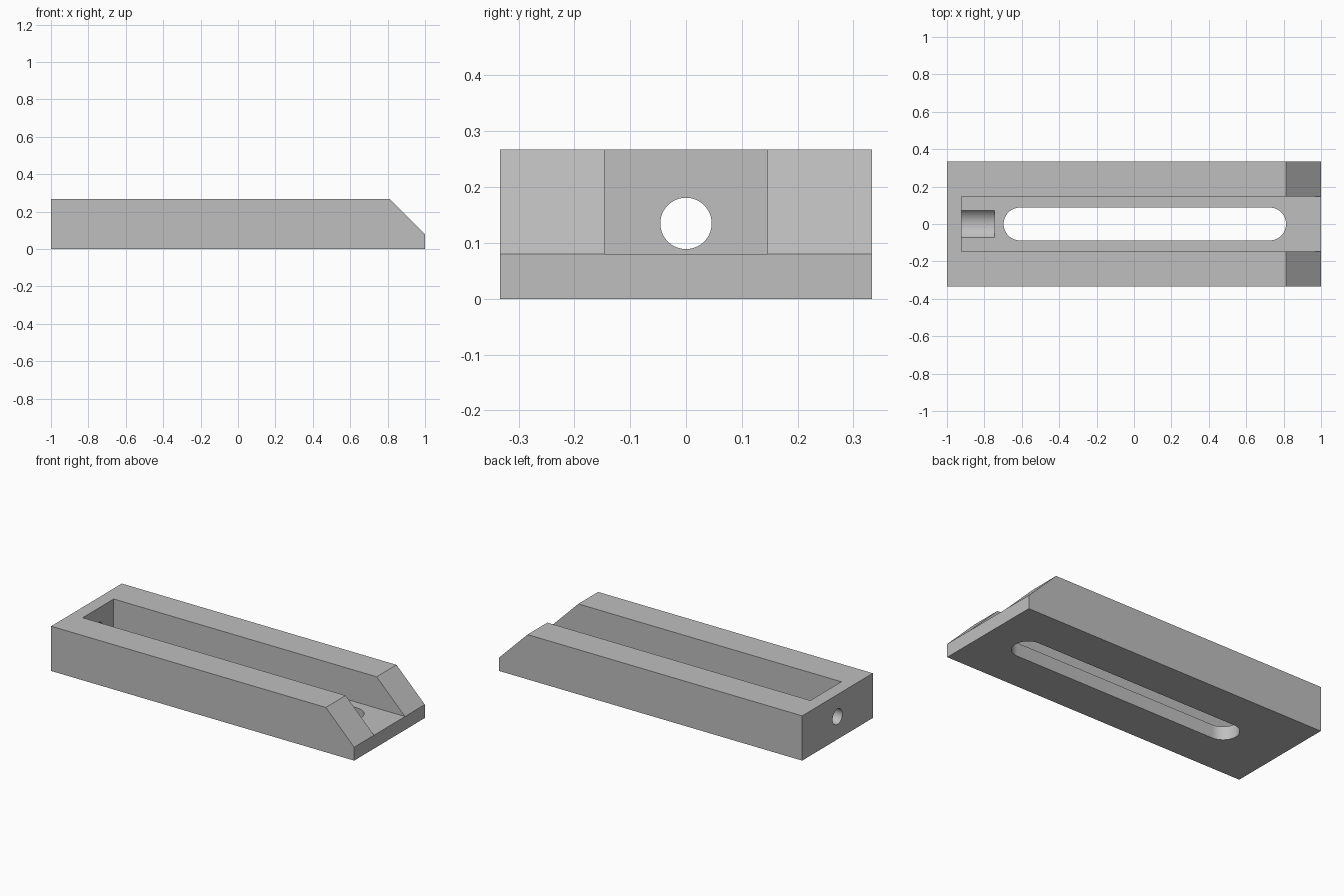
import bpy, bmesh, math
from mathutils import Matrix

cube = bpy.data.objects.get("Cube")
if cube:
    bpy.data.objects.remove(cube, do_unlink=True)

grey = bpy.data.materials.new("plain grey")
grey.use_nodes = True
colour = (0.52, 0.52, 0.52, 1)
grey.diffuse_color = colour
grey.node_tree.nodes["Principled BSDF"].inputs["Base Color"].default_value = colour


def prism(name, outline, depth, matrix=Matrix()):
    """Extrude a flat outline upwards by depth, then place it."""
    bm = bmesh.new()
    face = bm.faces.new([bm.verts.new((a, b, 0)) for a, b in outline])
    top = bmesh.ops.extrude_face_region(bm, geom=[face])["geom"]
    verts = [v for v in top if isinstance(v, bmesh.types.BMVert)]
    bmesh.ops.translate(bm, verts=verts, vec=(0, 0, depth))
    bm.transform(matrix)
    bmesh.ops.recalc_face_normals(bm, faces=bm.faces)
    mesh = bpy.data.meshes.new(name)
    bm.to_mesh(mesh)
    bm.free()
    mesh.materials.append(grey)
    obj = bpy.data.objects.new(name, mesh)
    bpy.context.collection.objects.link(obj)
    return obj


def arc(cx, r, start, end, steps):
    angles = [math.radians(start + (end - start) * i / steps) for i in range(steps + 1)]
    return [(cx + r * math.cos(t), r * math.sin(t)) for t in angles]


def rod(name, x0, x1, z, r):
    """Cylinder lying along x."""
    place = Matrix.Translation((x0, 0, z)) @ Matrix.Rotation(math.pi / 2, 4, 'Y')
    return prism(name, arc(0, r, 0, 360, 64)[:-1], x1 - x0, place)


half_w, height, floor = 0.333, 0.267, 0.08
bore_z = 0.135

# Block with a sloped end, drawn in side profile
profile = [(-1, 0), (1, 0), (1, floor), (0.813, height), (-1, height)]
stand = Matrix.Translation((0, half_w, 0)) @ Matrix.Rotation(math.pi / 2, 4, 'X')
body = prism("slotted_block", profile, 2 * half_w, stand)

# Open channel, long slot, bolt hole and bolt head recess
channel = [(-0.923, -0.146), (1.2, -0.146), (1.2, 0.146), (-0.923, 0.146)]
slot_r = 0.088
slot = arc(0.725, slot_r, -90, 90, 24) + arc(-0.609, slot_r, 90, 270, 24)
cutters = [
    prism("channel_cutter", channel, 0.5, Matrix.Translation((0, 0, floor))),
    prism("slot_cutter", slot, 0.6, Matrix.Translation((0, 0, -0.2))),
    rod("bolt_hole_cutter", -1.1, -0.85, bore_z, 0.046),
    rod("head_recess_cutter", -0.922, -0.747, bore_z, 0.0905),
]

bpy.ops.object.select_all(action='DESELECT')
body.select_set(True)
bpy.context.view_layer.objects.active = body
for cutter in cutters:
    mod = body.modifiers.new(cutter.name, 'BOOLEAN')
    mod.operation = 'DIFFERENCE'
    mod.solver = 'EXACT'
    mod.object = cutter
    bpy.ops.object.modifier_apply(modifier=mod.name)
    bpy.data.objects.remove(cutter, do_unlink=True)

bpy.ops.object.shade_smooth_by_angle(angle=math.radians(30))
